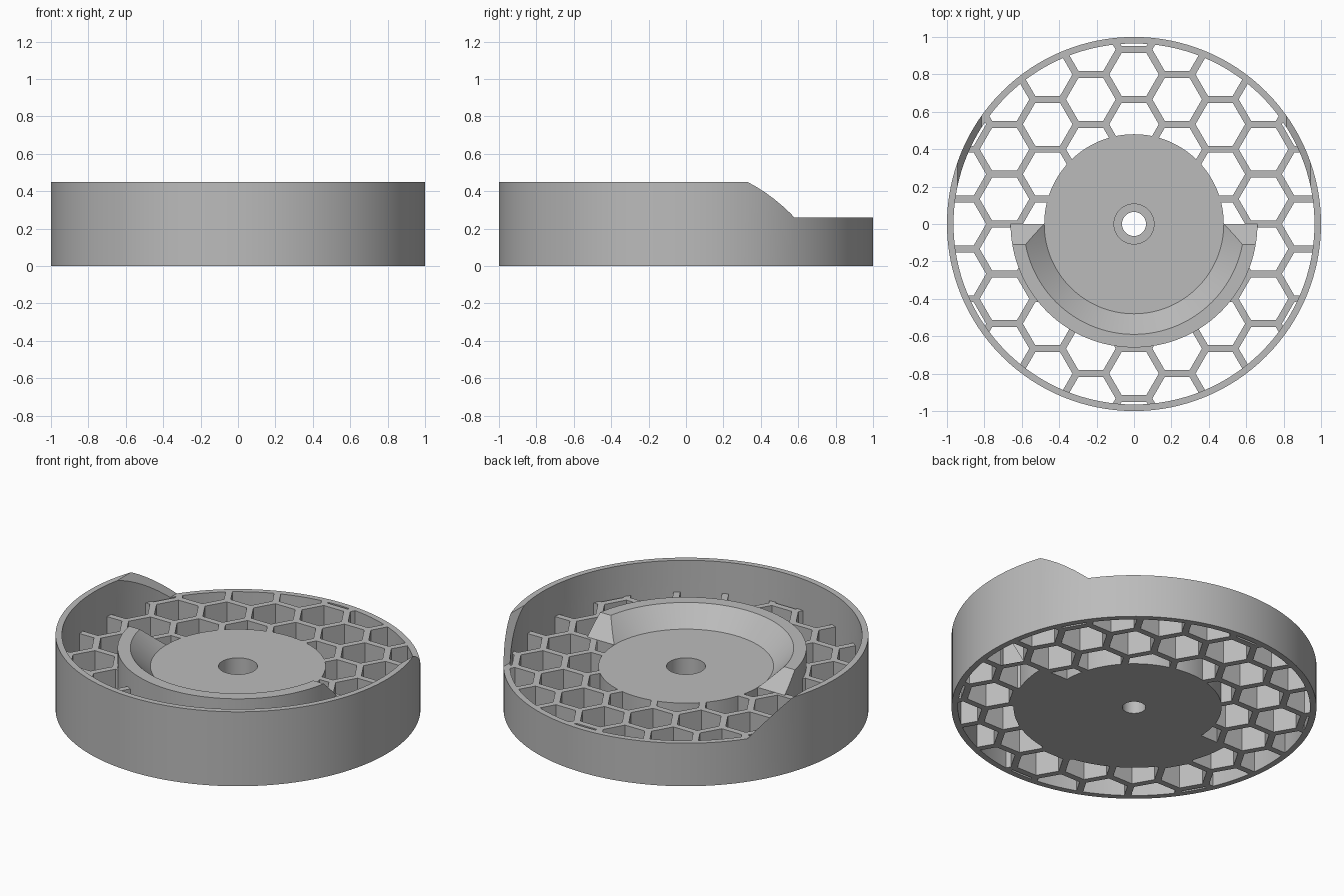
import bpy
import math
from mathutils import Vector

if "Cube" in bpy.data.objects:
    bpy.data.objects.remove(bpy.data.objects["Cube"], do_unlink=True)

# Main dimensions
FLOOR, TOP, LIP = 0.26, 0.45, 0.37
INNER, HUB, CUP = 0.965, 0.48, 0.66
PITCH, BAR = 0.2665, 0.037
STEPS = 128

grey = bpy.data.materials.new("plain_grey")
grey.use_nodes = True
colour = (0.5, 0.5, 0.5, 1)
grey.diffuse_color = colour
grey.node_tree.nodes["Principled BSDF"].inputs["Base Color"].default_value = colour


def make(name, verts, faces):
    mesh = bpy.data.meshes.new(name)
    mesh.from_pydata(verts, [], faces)
    mesh.materials.append(grey)
    obj = bpy.data.objects.new(name, mesh)
    bpy.context.collection.objects.link(obj)
    return obj


def arc(radius, start=0.0, end=360.0):
    full = end - start >= 360
    count = max(1, round(STEPS * (end - start) / 360))
    angles = [math.radians(start + (end - start) * i / count)
              for i in range(count if full else count + 1)]
    return [(radius * math.cos(a), radius * math.sin(a)) for a in angles]


def prisms(name, outlines, low, high, place=lambda u, v, w: (u, v, w)):
    """Extrude counter-clockwise outlines from low to high."""
    verts, faces = [], []
    for pts in outlines:
        b, n = len(verts), len(pts)
        verts += [place(u, v, w) for w in (low, high) for u, v in pts]
        faces.append([b + i for i in reversed(range(n))])
        faces.append([b + n + i for i in range(n)])
        faces += [(b + i, b + (i + 1) % n, b + n + (i + 1) % n, b + n + i)
                  for i in range(n)]
    return make(name, verts, faces)


def lathe(name, profile):
    """Spin a closed counter-clockwise (radius, height) profile about z."""
    n = len(profile)
    verts = [(x, y, z) for r, z in profile for x, y in arc(r)]
    faces = [(i * STEPS + j, i * STEPS + (j + 1) % STEPS,
              (i + 1) % n * STEPS + (j + 1) % STEPS, (i + 1) % n * STEPS + j)
             for i in range(n) for j in range(STEPS)]
    return make(name, verts, faces)


def boolean(obj, tool, operation="DIFFERENCE"):
    mod = obj.modifiers.new("cut", "BOOLEAN")
    mod.operation, mod.solver, mod.object = operation, "EXACT", tool
    graph = bpy.context.evaluated_depsgraph_get()
    graph.update()
    mesh = bpy.data.meshes.new_from_object(obj.evaluated_get(graph))
    obj.modifiers.clear()
    obj.data = mesh
    bpy.data.objects.remove(tool, do_unlink=True)


# Honeycomb openings: hexagons limited to the band between hub and rim
hexagons = []
side = (PITCH - BAR) / math.sqrt(3)
for col in range(-5, 6):
    for row in range(-5, 6):
        cx = col * PITCH * math.sqrt(3) / 2
        cy = (row + (col % 2) / 2) * PITCH
        if HUB - side < math.hypot(cx, cy) < INNER + side:
            hexagons.append([(cx + side * math.cos(k * math.pi / 3),
                              cy + side * math.sin(k * math.pi / 3)) for k in range(6)])
openings = prisms("openings", hexagons, -0.1, 0.4)
boolean(openings, prisms("band", [arc(INNER)], -0.05, 0.35), "INTERSECT")
boolean(openings, prisms("hub_keep", [arc(HUB)], -0.2, 0.5))
boolean(openings, prisms("cup_keep", [arc(CUP, 180, 360 - 1e-6)], -0.2, 0.5))

# Tray: round body, hollowed above the floor
tray = prisms("honeycomb_tray", [arc(1)], 0, TOP)
boolean(tray, prisms("hollow", [arc(INNER)], FLOOR, 0.6))

# Low rear rim, with ramps rising sideways at its two ends
ramp = [(-0.815, FLOOR), (0.815, FLOOR), (1.02, 0.56), (-1.02, 0.56)]
boolean(tray, prisms("rear_cut", [ramp], -1.2, 0, lambda u, v, w: (u, -w, v)))
boolean(tray, openings)

# Stepped centre hole
boolean(tray, prisms("through_hole", [arc(0.064)], -0.1, 0.5))
boolean(tray, prisms("counterbore", [arc(0.107)], 0.1, 0.5))

# Half ring with a conical inner side and bevelled ends
ring = lathe("cup_ring", [(HUB, FLOOR), (CUP, FLOOR), (CUP, LIP), (0.59, LIP)])
bevel = [(0, FLOOR - 0.1), (1, FLOOR - 0.1), (1, 0.6), (-0.34, 0.6), (0, FLOOR)]
boolean(ring, prisms("end_cut", [bevel], -1, 1, lambda u, v, w: (w, u, v)))

bpy.ops.object.select_all(action="DESELECT")
for obj in (tray, ring):
    obj.select_set(True)
    bpy.context.view_layer.objects.active = obj
bpy.ops.object.shade_smooth_by_angle(angle=math.radians(25))
